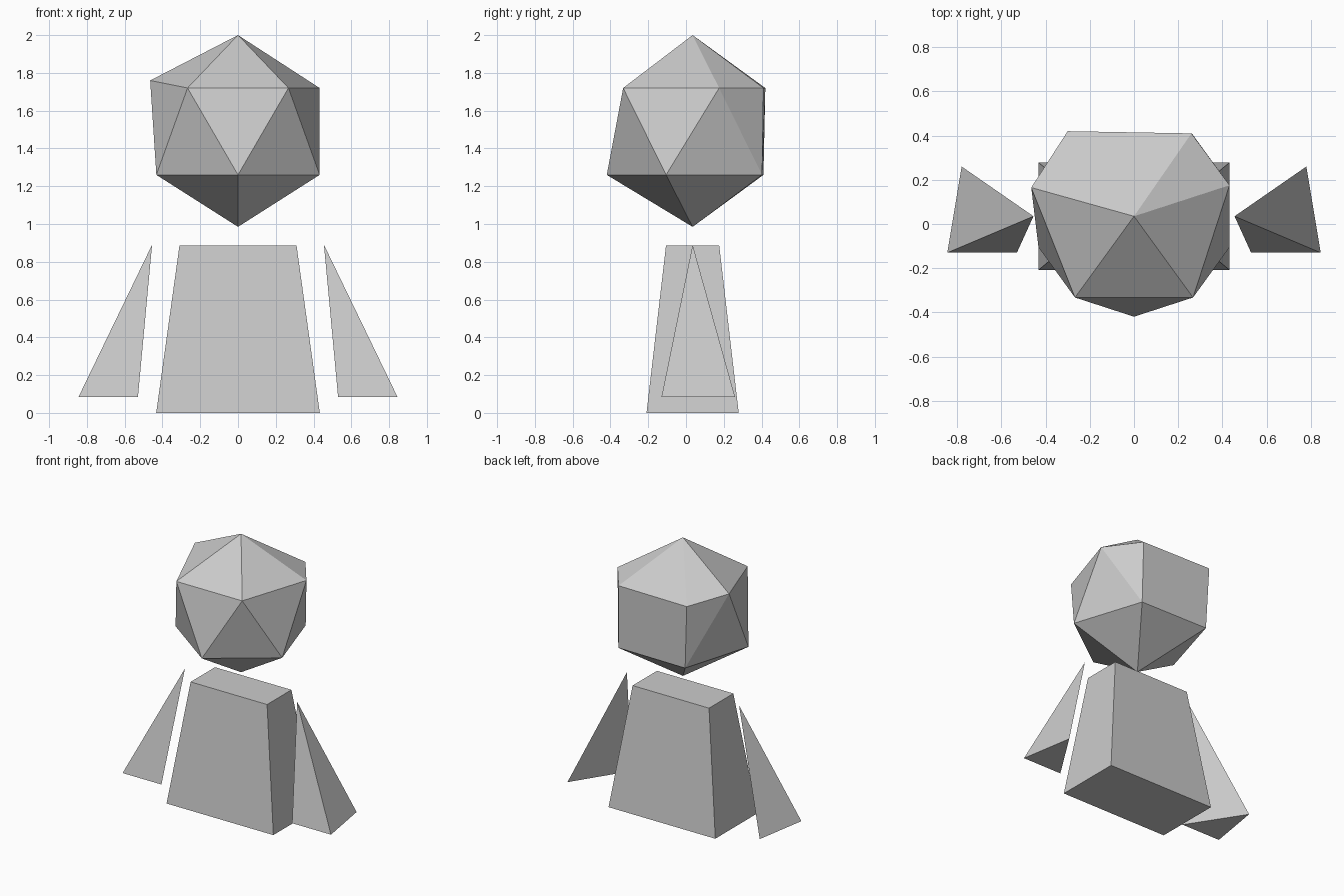
import bpy, bmesh
from math import sin, cos, radians

if "Cube" in bpy.data.objects:
    bpy.data.objects.remove(bpy.data.objects["Cube"])

grey = bpy.data.materials.new("light_grey")
grey.diffuse_color = (0.6, 0.6, 0.6, 1)
grey.use_nodes = True
grey.node_tree.nodes["Principled BSDF"].inputs["Base Color"].default_value = grey.diffuse_color


def hull(name, points):
    """Flat-faced convex solid around a few corner points."""
    bm = bmesh.new()
    for p in points:
        bm.verts.new(p)
    bmesh.ops.convex_hull(bm, input=bm.verts[:])
    bmesh.ops.dissolve_limit(bm, angle_limit=radians(0.5),
                             verts=bm.verts[:], edges=bm.edges[:])
    bmesh.ops.recalc_face_normals(bm, faces=bm.faces[:])
    mesh = bpy.data.meshes.new(name)
    bm.to_mesh(mesh)
    bm.free()
    mesh.materials.append(grey)
    obj = bpy.data.objects.new(name, mesh)
    bpy.context.collection.objects.link(obj)
    return obj


CY = 0.035  # depth of the figure's centre line


def ring(angles, z, r=0.4545):
    return [(r * cos(radians(a)), CY + r * sin(radians(a)), z) for a in angles]


# Head: icosahedron with a flattened back and one raised side corner
hull("head", [(0, CY, 2.0), (0, CY, 0.985)]
     + ring((-126, -54, 18), 1.72)
     + [(0.26, 0.41, 1.72), (-0.30, 0.42, 1.72), (-0.465, 0.165, 1.76)]
     + ring((-162, -90, -18, 54), 1.26)
     + [(-0.28, 0.41, 1.26)])

# Body: tapered block
hull("body", [(s * hx, CY + t * hy, z)
              for hx, hy, z in ((0.433, 0.244, 0), (0.31, 0.141, 0.885))
              for s in (-1, 1) for t in (-1, 1)])

# Arms: mirrored leaning three-sided spikes
for side, s in (("left", -1), ("right", 1)):
    hull(side + "_arm", [(s * 0.455, CY, 0.89), (s * 0.845, -0.13, 0.083),
                         (s * 0.53, -0.13, 0.083), (s * 0.78, 0.26, 0.083)])
